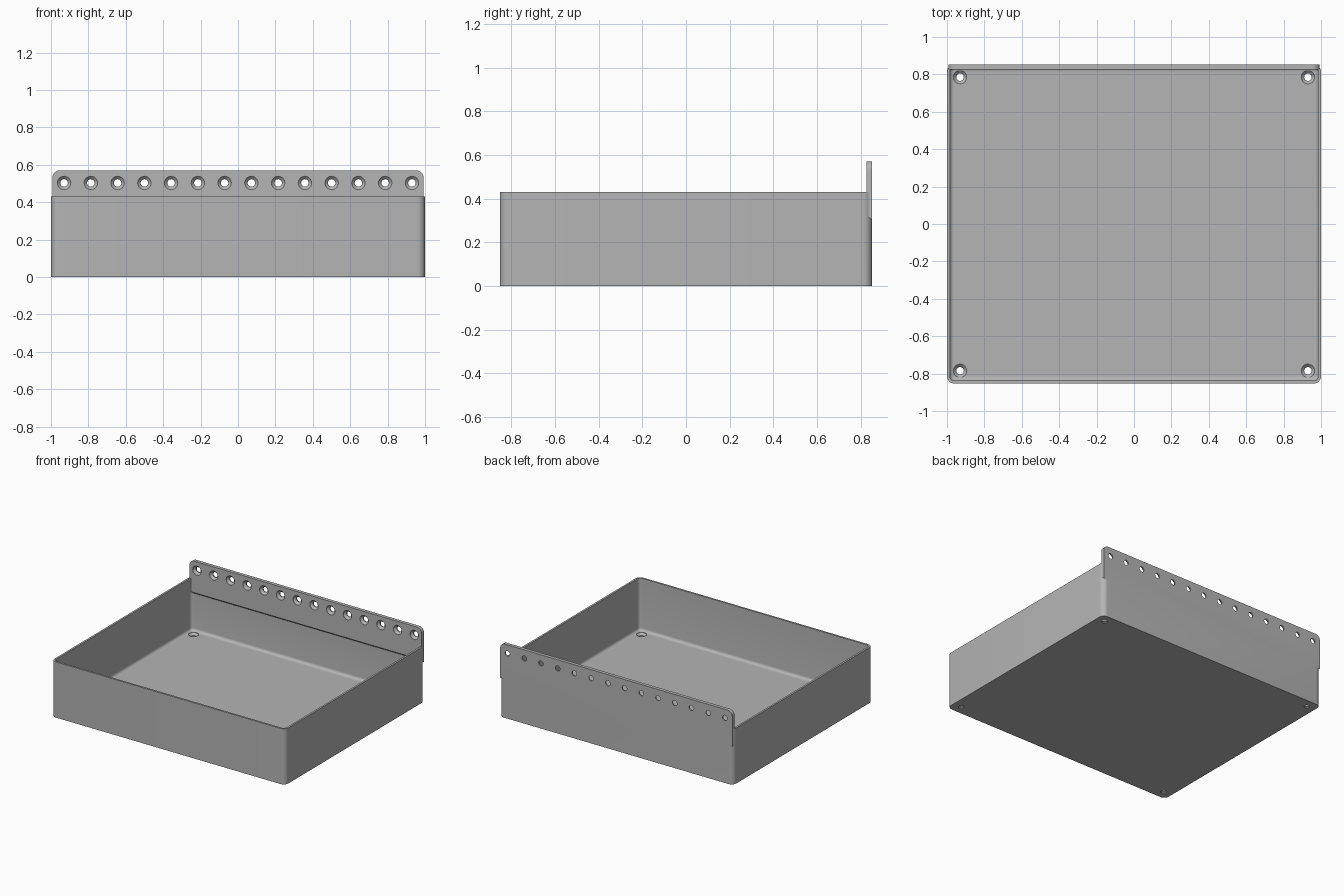
import bpy
import bmesh
from math import cos, sin, pi
from mathutils import Matrix, Vector

cube = bpy.data.objects.get("Cube")
if cube:
    bpy.data.objects.remove(cube, do_unlink=True)

HALF_X, HALF_Y, HEIGHT = 1.0, 0.853, 0.43
WALL, FLOOR, CORNER, FILLET = 0.015, 0.025, 0.04, 0.022
RAIL_FRONT, RAIL_TOP, RAIL_X = 0.826, 0.57, 0.993

grey = bpy.data.materials.new("plain_grey")
grey.use_nodes = True
colour = (0.46, 0.46, 0.46, 1)
grey.diffuse_color = colour
grey.node_tree.nodes["Principled BSDF"].inputs["Base Color"].default_value = colour


def loft(name, rings):
    """Solid through a stack of rings with equal point counts."""
    bm = bmesh.new()
    loops = [[bm.verts.new(p) for p in ring] for ring in rings]
    n = len(loops[0])
    for a, b in zip(loops, loops[1:]):
        for i in range(n):
            j = (i + 1) % n
            bm.faces.new((a[i], a[j], b[j], b[i]))
    bm.faces.new(loops[0][::-1])
    bm.faces.new(loops[-1])
    bmesh.ops.recalc_face_normals(bm, faces=bm.faces)
    mesh = bpy.data.meshes.new(name)
    bm.to_mesh(mesh)
    bm.free()
    mesh.materials.append(grey)
    obj = bpy.data.objects.new(name, mesh)
    bpy.context.collection.objects.link(obj)
    return obj


def rounded_ring(inset, z, steps=8):
    """Rounded rectangle, inset from the outside of the tray."""
    r = max(CORNER - inset, 0.003)
    cx, cy = HALF_X - inset - r, HALF_Y - inset - r
    ring = []
    for k, (sx, sy) in enumerate([(1, 1), (-1, 1), (-1, -1), (1, -1)]):
        for s in range(steps + 1):
            a = (k + s / steps) * pi / 2
            ring.append((sx * cx + r * cos(a), sy * cy + r * sin(a), z))
    return ring


def countersink(name, location, depth, turn):
    """Screw hole cutter whose wide end opens towards its local +z."""
    profile = [(0.02, -depth - 0.03), (0.02, -0.018), (0.036, -0.002), (0.036, 0.01)]
    place = Matrix.Translation(location) @ turn
    return loft(name, [[place @ Vector((r * cos(i * pi / 12), r * sin(i * pi / 12), z))
                        for i in range(24)] for r, z in profile])


def combine(target, other, operation):
    mod = target.modifiers.new(operation.lower(), "BOOLEAN")
    mod.operation = operation
    mod.solver = "EXACT"
    mod.object = other
    bpy.context.view_layer.objects.active = target
    bpy.ops.object.modifier_apply(modifier=mod.name)
    bpy.data.objects.remove(other, do_unlink=True)


# Open tray with a filleted inner floor edge
tray = loft("tray", [rounded_ring(0, 0), rounded_ring(0, HEIGHT)])
rings = []
for i in range(7):
    a = i / 6 * pi / 2
    rings.append(rounded_ring(WALL + FILLET * (1 - sin(a)), FLOOR + FILLET * (1 - cos(a))))
rings.append(rounded_ring(WALL, HEIGHT + 0.1))
combine(tray, loft("cavity_cutter", rings), "DIFFERENCE")

# Mounting rail: rounded top corners and a sloped underside
outline = [(-RAIL_X, None), (RAIL_X, None)]
r = 0.04
for side, start in ((1, 0), (-1, pi / 2)):
    for s in range(9):
        a = start + s / 8 * pi / 2
        outline.append((side * (RAIL_X - r) + r * cos(a), RAIL_TOP - r + r * sin(a)))
rail_rings = [[(x, y, low if z is None else z) for x, z in outline]
              for y, low in ((RAIL_FRONT, 0.327), (HALF_Y, 0.3))]
combine(tray, loft("mounting_rail", rail_rings), "UNION")

# Screw holes along the rail and in the floor corners
face_front = Matrix.Rotation(pi / 2, 4, "X")
for i in range(14):
    x = -0.93 + i * 1.86 / 13
    combine(tray, countersink("rail_hole_cutter", (x, RAIL_FRONT, 0.503),
                              HALF_Y - RAIL_FRONT, face_front), "DIFFERENCE")
for x in (-0.93, 0.93):
    for y in (-0.785, 0.785):
        combine(tray, countersink("floor_hole_cutter", (x, y, FLOOR),
                                  FLOOR, Matrix.Identity(4)), "DIFFERENCE")

# Smooth the rounded corners, keep the edges crisp
bpy.ops.object.select_all(action="DESELECT")
tray.select_set(True)
bpy.context.view_layer.objects.active = tray
bpy.ops.object.shade_smooth_by_angle(angle=pi / 6)
